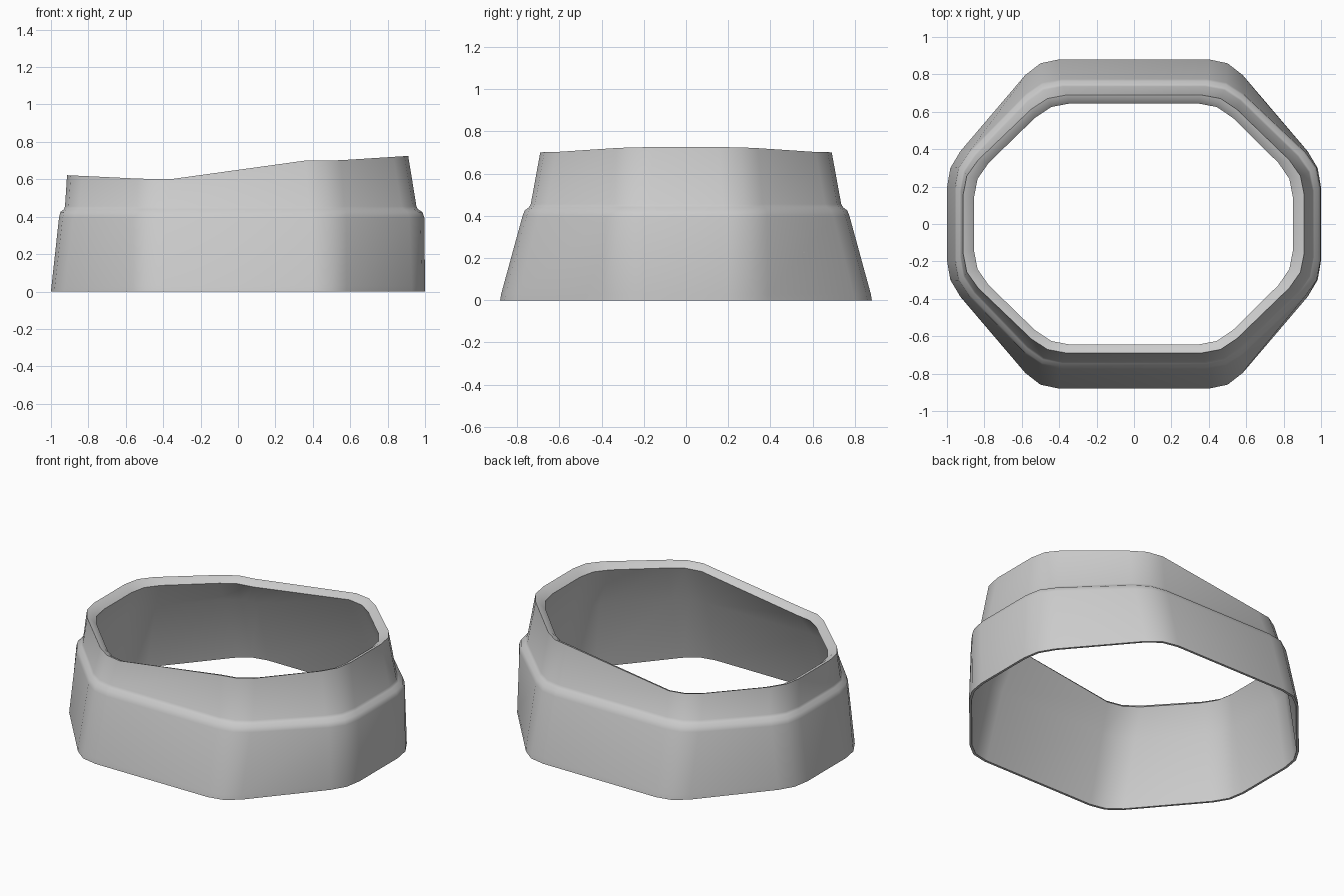
import bpy, bmesh
from mathutils import Vector

if "Cube" in bpy.data.objects:
    bpy.data.objects.remove(bpy.data.objects["Cube"])


def outline(xl, xr, y, cx, cy, r=0.11):
    """Octagon with softened corners: left/right half widths, depth, corner positions."""
    c = [(xr, -cy), (xr, cy), (cx, y), (-cx, y),
         (-xl, cy), (-xl, -cy), (-cx, -y), (cx, -y)]
    c = [Vector(p) for p in c]
    pts = []
    for i, p in enumerate(c):
        a = p + (c[i - 1] - p).normalized() * r
        b = p + (c[(i + 1) % 8] - p).normalized() * r
        pts += [a, a * 0.25 + p * 0.5 + b * 0.25, b]
    return pts


# Height of the sloping top edge along x
TOP = [(-1.0, 0.625), (-0.915, 0.622), (-0.5, 0.602), (-0.31, 0.6),
       (0.34, 0.7), (0.55, 0.702), (0.91, 0.725), (1.0, 0.73)]


def top_z(x):
    for (x0, z0), (x1, z1) in zip(TOP, TOP[1:]):
        if x <= x1:
            return z0 + (z1 - z0) * (x - x0) / (x1 - x0)
    return TOP[-1][1]


# Cross-sections: left, right, depth, corner x, corner y, height, follows top edge
sections = [
    (0.985, 0.985, 0.865, 0.505, 0.30, 0.0, False),    # inner base
    (1.0, 1.0, 0.88, 0.51, 0.305, 0.0, False),         # outer base
    (0.997, 1.0, 0.875, 0.51, 0.305, 0.03, False),
    (0.957, 0.996, 0.775, 0.50, 0.31, 0.395, False),   # ledge
    (0.95, 0.986, 0.764, 0.50, 0.305, 0.425, False),
    (0.93, 0.962, 0.744, 0.495, 0.29, 0.44, False),
    (0.925, 0.954, 0.735, 0.49, 0.285, 0.455, False),
    (0.914, 0.91, 0.69, 0.47, 0.265, 0.0, True),       # outer rim
    (0.885, 0.882, 0.667, 0.46, 0.26, -0.008, True),
    (0.856, 0.85, 0.645, 0.45, 0.25, -0.03, True),     # inner rim
    (0.925, 0.955, 0.742, 0.49, 0.295, 0.42, False),   # inner wall
]

# Collar ring
bm = bmesh.new()
rings = []
for xl, xr, y, cx, cy, z, follow in sections:
    rings.append([bm.verts.new((p.x, p.y, z + (top_z(p.x) if follow else 0)))
                  for p in outline(xl, xr, y, cx, cy)])
for k, a in enumerate(rings):
    b = rings[(k + 1) % len(rings)]
    n = len(a)
    for i in range(n):
        j = (i + 1) % n
        bm.faces.new((a[i], a[j], b[j], b[i]))
bmesh.ops.recalc_face_normals(bm, faces=bm.faces)
mesh = bpy.data.meshes.new("collar_ring")
bm.to_mesh(mesh)
bm.free()
collar = bpy.data.objects.new("collar_ring", mesh)
bpy.context.collection.objects.link(collar)
bpy.context.view_layer.objects.active = collar
collar.select_set(True)
bpy.ops.object.shade_smooth_by_angle(angle=0.9)
